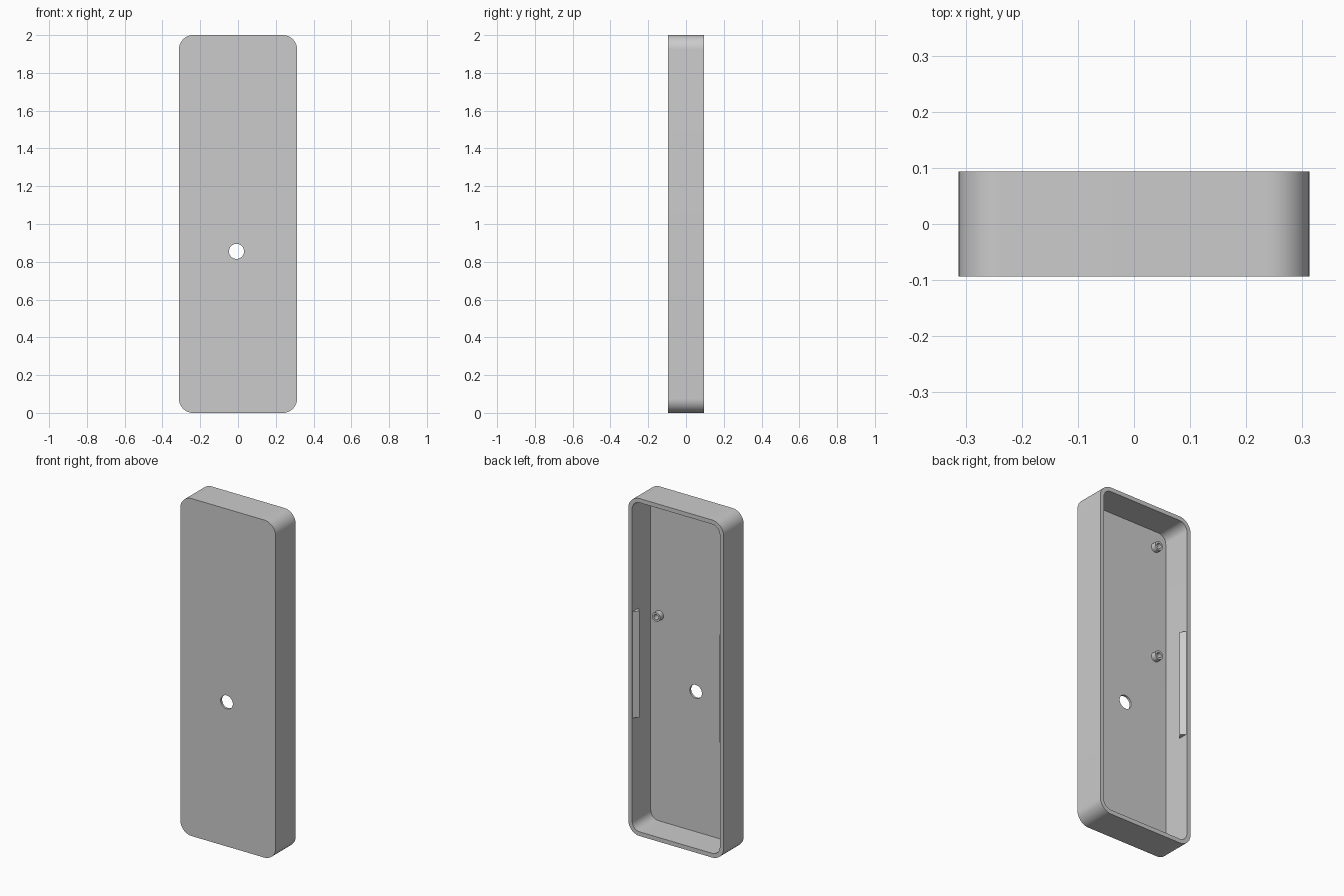
import bpy, bmesh
from math import sin, cos, pi, radians
from mathutils import Matrix

if "Cube" in bpy.data.objects:
    bpy.data.objects.remove(bpy.data.objects["Cube"])

GREY = (0.6, 0.6, 0.6, 1)
plastic = bpy.data.materials.new("light grey plastic")
plastic.use_nodes = True
plastic.diffuse_color = GREY
plastic.node_tree.nodes["Principled BSDF"].inputs["Base Color"].default_value = GREY

# Overall dimensions
HALF_W, HALF_D, HEIGHT, RADIUS = 0.3125, 0.094, 2.0, 0.075
WALL, PLATE = 0.025, 0.0135
FLOOR_Y = -HALF_D + PLATE


def finish(name, bm):
    bmesh.ops.recalc_face_normals(bm, faces=bm.faces)
    mesh = bpy.data.meshes.new(name)
    bm.to_mesh(mesh)
    bm.free()
    mesh.materials.append(plastic)
    obj = bpy.data.objects.new(name, mesh)
    bpy.context.collection.objects.link(obj)
    return obj


def prism(name, points, offset):
    """Extrude a closed flat outline along an offset."""
    bm = bmesh.new()
    face = bm.faces.new([bm.verts.new(p) for p in points])
    top = bmesh.ops.extrude_face_region(bm, geom=[face], use_keep_orig=True)["geom"]
    bmesh.ops.translate(bm, vec=offset,
                        verts=[v for v in top if isinstance(v, bmesh.types.BMVert)])
    return finish(name, bm)


def rounded_outline(half_w, half_h, r, y, steps=12):
    points = []
    for corner, (sx, sz) in enumerate(((1, 1), (-1, 1), (-1, -1), (1, -1))):
        for i in range(steps + 1):
            a = (corner + i / steps) * pi / 2
            points.append((sx * (half_w - r) + r * cos(a), y,
                           HEIGHT / 2 + sz * (half_h - r) + r * sin(a)))
    return points


def circle(x, z, r, y, steps=48):
    return [(x + r * cos(2 * pi * i / steps), y, z + r * sin(2 * pi * i / steps))
            for i in range(steps)]


# Tray: rounded block, hollowed from the back, with a hole through the front
tray = prism("tray", rounded_outline(HALF_W, HEIGHT / 2, RADIUS, -HALF_D), (0, 2 * HALF_D, 0))
cutters = [
    prism("cavity_cutter", rounded_outline(HALF_W - WALL, HEIGHT / 2 - WALL,
                                           RADIUS - WALL, FLOOR_Y), (0, 0.4, 0)),
    prism("hole_cutter", circle(-0.008, 0.855, 0.04, -0.2), (0, 0.25, 0)),
]
for cutter in cutters:
    cutter.hide_render = True
    mod = tray.modifiers.new("cut", "BOOLEAN")
    mod.operation, mod.solver, mod.object = "DIFFERENCE", "EXACT", cutter
bpy.context.view_layer.update()
cut_mesh = bpy.data.meshes.new_from_object(
    tray.evaluated_get(bpy.context.evaluated_depsgraph_get()))
tray.modifiers.clear()
tray.data = cut_mesh
for cutter in cutters:
    bpy.data.objects.remove(cutter)

# Snap ridges: triangular bars on both inner side walls
inner = HALF_W - WALL
for side, label in ((1, "left"), (-1, "right")):
    section = [(inner + 0.002, 0.092), (inner, 0.09), (inner - 0.026, 0.062),
               (inner, 0.034), (inner + 0.002, 0.034)]
    prism(label + "_snap_ridge", [(side * x, y, 0.685) for x, y in section], (0, 0, 0.63))


# Screw bosses: short hollow posts standing on the front plate
def boss(name, x, z, outer=0.027, bore=0.015, tall=0.032):
    bm = bmesh.new()
    profile = [(bore, -0.002), (outer, -0.002), (outer, tall), (bore, tall)]
    verts = [bm.verts.new((r, y, 0)) for r, y in profile]
    edges = [bm.edges.new((verts[i], verts[(i + 1) % 4])) for i in range(4)]
    bmesh.ops.spin(bm, geom=verts + edges, cent=(0, 0, 0), axis=(0, 1, 0),
                   angle=2 * pi, steps=32)
    bmesh.ops.remove_doubles(bm, verts=bm.verts, dist=0.0001)
    bmesh.ops.transform(bm, matrix=Matrix.Translation((x, FLOOR_Y, z)), verts=bm.verts)
    return finish(name, bm)


boss("right_upper_boss", -0.215, 1.875)
boss("right_lower_boss", -0.215, 1.205)
boss("left_upper_boss", 0.23, 1.92)
boss("left_lower_boss", 0.23, 1.245)

# Smooth the rounded parts and keep hard edges
for obj in bpy.context.collection.objects:
    is_part = obj.type == "MESH" and plastic.name in obj.data.materials
    obj.select_set(is_part)
bpy.context.view_layer.objects.active = tray
bpy.ops.object.shade_smooth_by_angle(angle=radians(30))
